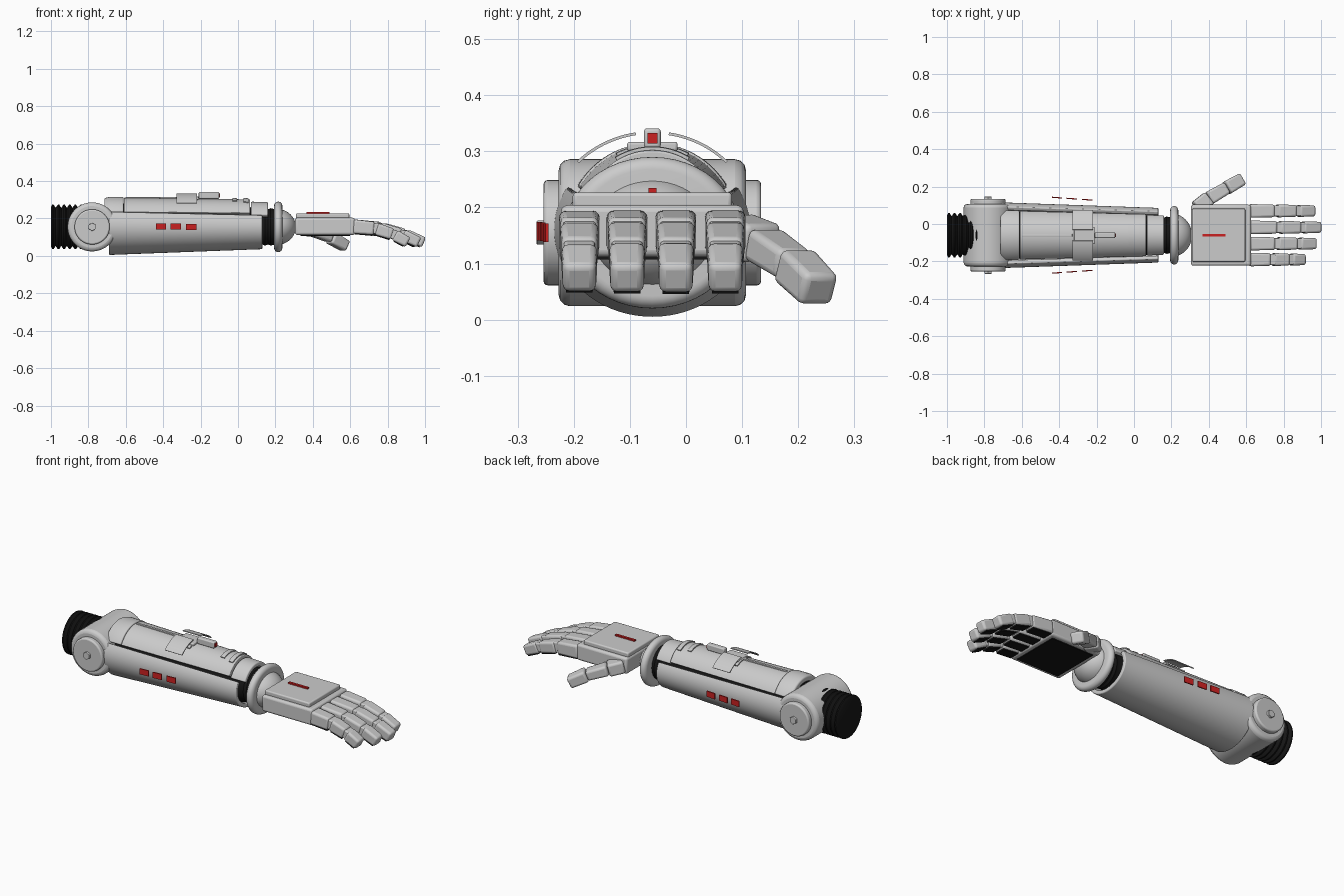
import bpy, bmesh, math
from mathutils import Vector, Matrix

if "Cube" in bpy.data.objects:
    bpy.data.objects.remove(bpy.data.objects["Cube"])

YC, ZC = -0.06, 0.155          # axis of the forearm


def material(name, c):
    m = bpy.data.materials.new(name)
    m.diffuse_color = (*c, 1)
    m.use_nodes = True
    m.node_tree.nodes["Principled BSDF"].inputs["Base Color"].default_value = m.diffuse_color
    return m


GREY = material("light_grey", (0.60, 0.60, 0.60))
BLACK = material("black", (0.008, 0.008, 0.008))
RED = material("red", (0.60, 0.015, 0.015))


def finish(name, bm, mat, bevel=0.0, smooth=True):
    bmesh.ops.recalc_face_normals(bm, faces=bm.faces)
    me = bpy.data.meshes.new(name)
    bm.to_mesh(me)
    bm.free()
    me.materials.append(mat)
    ob = bpy.data.objects.new(name, me)
    bpy.context.collection.objects.link(ob)
    bpy.ops.object.select_all(action='DESELECT')
    bpy.context.view_layer.objects.active = ob
    ob.select_set(True)
    if smooth:
        bpy.ops.object.shade_smooth_by_angle(angle=math.radians(35))
    if bevel:
        b = ob.modifiers.new("bevel", 'BEVEL')
        b.width, b.segments, b.limit_method = bevel, 3, 'ANGLE'
        b.angle_limit = math.radians(40)
    return ob


def box(name, lo, hi, mat, bevel=0.0):
    bm = bmesh.new()
    lo, hi = Vector(lo), Vector(hi)
    bmesh.ops.create_cube(bm, size=1, matrix=Matrix.Translation((lo + hi) / 2)
                          @ Matrix.Diagonal((*(hi - lo), 1)))
    return finish(name, bm, mat, bevel)


def segment(name, a, b, w, t, mat, bevel, taper=0.9, side=(0, 1, 0), drop=0.0):
    """Tapered box running from a to b, w wide along side and t thick."""
    a, b = Vector(a), Vector(b)
    d = (b - a).normalized()
    up = d.cross(Vector(side)).normalized()
    up = up if up.z > 0 else -up
    sd = up.cross(d)
    bm = bmesh.new()
    ends = []
    for p, k in ((a, 1), (b, taper)):
        ends.append([bm.verts.new(p - up * drop + sd * (i * w * k / 2) + up * (j * t * k / 2))
                     for i, j in ((-1, -1), (1, -1), (1, 1), (-1, 1))])
    for i in range(4):
        j = (i + 1) % 4
        bm.faces.new((ends[0][i], ends[0][j], ends[1][j], ends[1][i]))
    bm.faces.new(ends[0])
    bm.faces.new(ends[1])
    return finish(name, bm, mat, bevel)


def lathe(name, profile, mat, ky=1.0, steps=48):
    """Spin (x, radius) points round the forearm axis."""
    bm = bmesh.new()
    rings = [[bm.verts.new((x, YC + ky * r * math.sin(2 * math.pi * i / steps),
                            ZC + r * math.cos(2 * math.pi * i / steps)))
              for i in range(steps)] for x, r in profile]
    for p, q in zip(rings, rings[1:]):
        for i in range(steps):
            j = (i + 1) % steps
            bm.faces.new((p[i], p[j], q[j], q[i]))
    bm.faces.new(rings[0])
    bm.faces.new(rings[-1])
    return finish(name, bm, mat)


def arc_shell(name, sections, a0, a1, thick, mat, bevel=0.0, steps=32):
    """Curved plate through (x, ry, rz, cz) sections; angles from the top in degrees."""
    bm = bmesh.new()
    loops = []
    for x, ry, rz, cz in sections:
        outer, inner = [], []
        for i in range(steps + 1):
            a = math.radians(a0 + (a1 - a0) * i / steps)
            for out, k in ((outer, 0), (inner, thick)):
                out.append(bm.verts.new((x, YC + (ry - k) * math.sin(a), cz + (rz - k) * math.cos(a))))
        loops.append(outer + inner[::-1])
    n = len(loops[0])
    for p, q in zip(loops, loops[1:]):
        for i in range(n):
            j = (i + 1) % n
            bm.faces.new((p[i], p[j], q[j], q[i]))
    for lp in (loops[0], loops[-1]):
        for i in range(steps):
            bm.faces.new((lp[i], lp[i + 1], lp[n - 2 - i], lp[n - 1 - i]))
    return finish(name, bm, mat, bevel)


def disc(name, x, y0, y1, r, mat, bevel, sides=48):
    bm = bmesh.new()
    m = Matrix.Translation((x, (y0 + y1) / 2, ZC)) @ Matrix.Rotation(math.pi / 2, 4, 'X')
    bmesh.ops.create_cone(bm, cap_ends=True, segments=sides, radius1=r, radius2=r,
                          depth=abs(y1 - y0), matrix=m)
    return finish(name, bm, mat, bevel)


# Ribbed upper-arm sleeve
ribs = [(-1.0, 0.105)]
for i in range(8):
    ribs += [(-0.993 + i * 0.03, 0.119), (-0.986 + i * 0.03, 0.119), (-0.975 + i * 0.03, 0.102)]
lathe("ribbed_sleeve", ribs, BLACK)

# Elbow joint with side discs and bolts
disc("elbow_housing", -0.78, YC - 0.167, YC + 0.167, 0.131, GREY, 0.02, 64)
for s, side in ((-1, "front"), (1, "back")):
    disc(side + "_elbow_disc", -0.78, YC + s * 0.16, YC + s * 0.194, 0.094, GREY, 0.008)
    disc(side + "_elbow_bolt", -0.78, YC + s * 0.19, YC + s * 0.206, 0.022, GREY, 0.002, 6)

# Forearm: dark core, lower shell and upper cover
lathe("forearm_core", [(-0.68, 0.125), (0.0, 0.115), (0.10, 0.1), (0.13, 0.094),
                       (0.145, 0.1), (0.16, 0.094), (0.175, 0.1), (0.2, 0.094)], BLACK)
arc_shell("lower_shell", [(-0.69, 0.175, 0.155, 0.16), (0.13, 0.146, 0.122, 0.158)],
          60, 300, 0.022, GREY, 0.005, 48)
arc_shell("upper_cover", [(-0.61, 0.151, 0.153, 0.158), (0.065, 0.131, 0.146, 0.156)],
          -60, 60, 0.025, GREY, 0.004)
arc_shell("rear_collar", [(-0.715, 0.146, 0.150, 0.158), (-0.69, 0.156, 0.157, 0.158),
                          (-0.612, 0.154, 0.157, 0.158)], -60, 60, 0.03, GREY, 0.006)
arc_shell("front_collar", [(0.07, 0.125, 0.134, 0.156), (0.16, 0.121, 0.131, 0.156)],
          -62, 62, 0.025, GREY, 0.006)

# Raised details on top of the cover
arc_shell("cover_saddle", [(-0.33, 0.150, 0.156, 0.157), (-0.22, 0.147, 0.155, 0.157)],
          -26, 26, 0.012, GREY)
for i, x in enumerate((-0.03, 0.03)):
    arc_shell(f"cover_rib_{i}", [(x, 0.138, 0.152, 0.157), (x + 0.025, 0.136, 0.151, 0.157)],
              -24 - 5 * i, 24 + 5 * i, 0.012, GREY)
box("cover_rail", (-0.6, YC - 0.007, 0.30), (-0.33, YC + 0.007, 0.315), GREY, 0.002)
box("saddle_block", (-0.32, YC - 0.045, 0.30), (-0.21, YC + 0.045, 0.317), GREY, 0.005)
box("top_module", (-0.21, YC - 0.015, 0.305), (-0.10, YC + 0.015, 0.341), GREY, 0.006)
box("module_lamp", (-0.108, YC - 0.009, 0.314), (-0.096, YC + 0.009, 0.333), RED)
for s, side in ((-1, "front"), (1, "back")):
    arc_shell(side + "_floating_plate", [(-0.33, 0.19, 0.182, 0.154), (-0.22, 0.19, 0.182, 0.154)],
              s * 9, s * 45, 0.005, GREY)

# Side lamps
for s, side in ((-1, "front"), (1, "back")):
    for i, x in enumerate((-0.412, -0.333, -0.25)):
        y = YC + s * (0.203 - 0.07 * (x + 0.44))
        z = 0.158 - 0.02 * (x + 0.412)
        segment(f"{side}_lamp_{i}", (x - 0.027, y + s * 0.002, z), (x + 0.027, y - s * 0.002, z),
                0.006, 0.033, RED, 0, taper=1)

# Wrist ring and ball
ring = [(0.215 + 0.022 * math.cos(a), 0.113 + 0.022 * math.sin(a))
        for a in (math.pi * (1 - i / 12) for i in range(13))]
lathe("wrist_ring", ring, GREY, 1.16)
ball = [(0.20 + 0.11 * math.sin(a), 0.098 * math.cos(a)) for a in (math.pi / 2 * i / 12 for i in range(12))]
lathe("wrist_ball", ball, GREY, 1.18)

# Palm
box("palm", (0.305, YC - 0.163, 0.112), (0.625, YC + 0.163, 0.204), GREY, 0.012)
box("back_of_hand_plate", (0.31, YC - 0.142, 0.198), (0.595, YC + 0.142, 0.227), GREY, 0.007)
box("palm_pad", (0.335, YC - 0.138, 0.107), (0.6, YC + 0.138, 0.114), BLACK)
box("hand_lamp", (0.365, YC - 0.007, 0.226), (0.488, YC + 0.007, 0.235), RED)

# Fingers: three bent segments each, with dark joints and pads
for f, (y, tip) in enumerate(((-0.19, 0.912), (-0.105, 0.972), (-0.018, 0.998), (0.07, 0.965))):
    k = (tip - 0.61) / 0.388
    pts = [Vector((0.61 + dx * k, y, z)) for dx, z in
           ((0, 0.158), (0.16, 0.146), (0.285, 0.114), (0.384, 0.072))]
    for i in range(3):
        a, b = pts[i], pts[i + 1]
        gap = (b - a).normalized() * 0.006
        w, t = (0.073, 0.069, 0.064)[i], (0.076, 0.066, 0.062)[i]
        segment(f"finger_{f}_part_{i}", a + gap, b - gap * (i < 2), w, t, GREY, 0.012, 0.92)
        segment(f"finger_{f}_pad_{i}", a + gap * 3, b - gap * 2, w * 0.8, 0.008, BLACK, 0, 0.92,
                drop=t / 2 - 0.001)
        if i < 2:
            segment(f"finger_{f}_joint_{i}", b - gap * 4, b + gap * 4, w * 0.8, t * 0.75, GREY, 0.006, 1)

# Thumb
thumb = [(0.335, 0.085, 0.155), (0.40, 0.137, 0.135), (0.495, 0.192, 0.098), (0.575, 0.238, 0.052)]
for i in range(3):
    segment(f"thumb_part_{i}", thumb[i], thumb[i + 1], (0.08, 0.074, 0.074)[i], (0.07, 0.06, 0.066)[i],
            GREY, 0.012, (1, 0.9, 0.92)[i], side=(-0.5, 0.85, 0))
